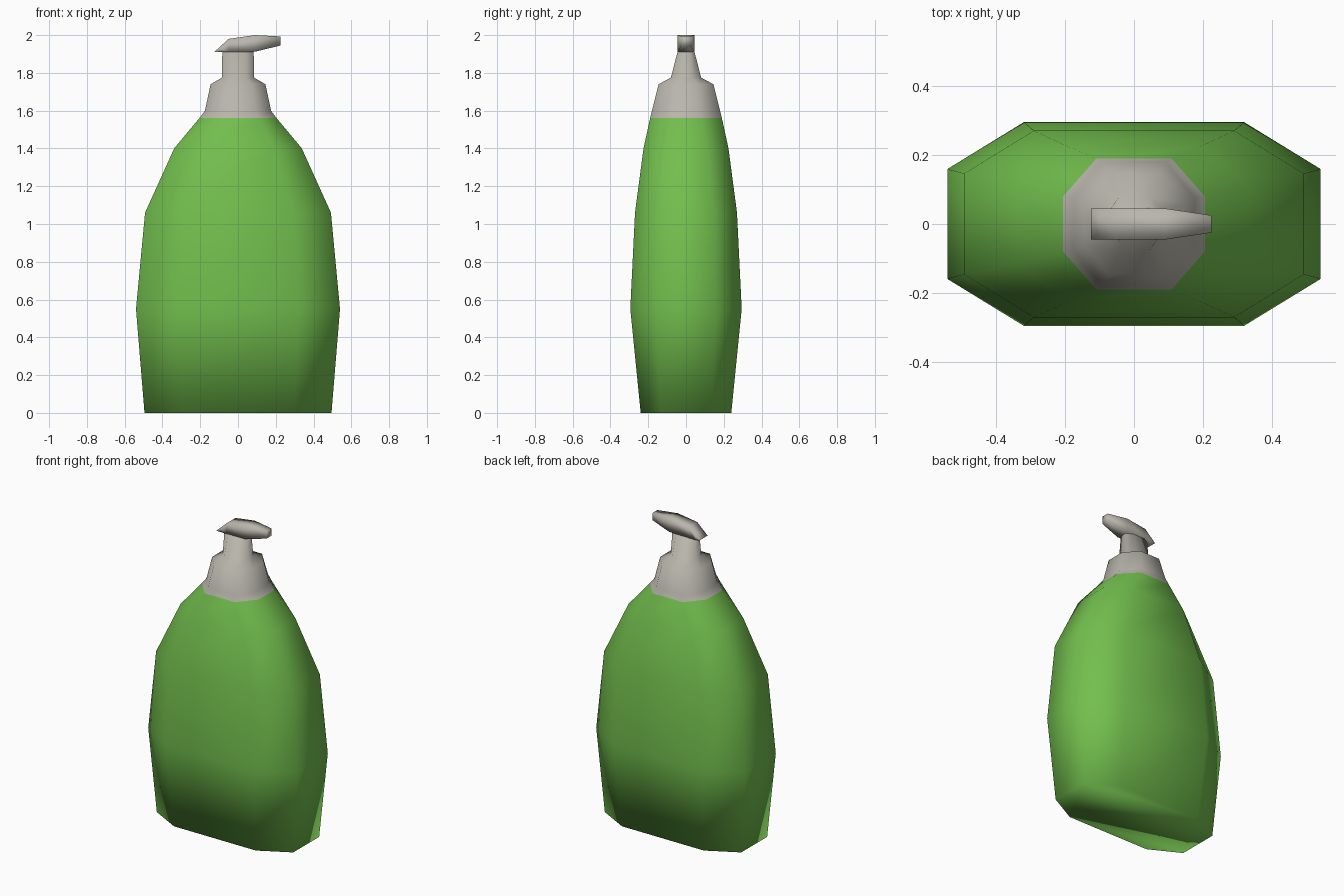
import bpy
import bmesh

cube = bpy.data.objects.get("Cube")
if cube:
    bpy.data.objects.remove(cube, do_unlink=True)


def make_material(name, color):
    mat = bpy.data.materials.new(name)
    mat.use_nodes = True
    mat.diffuse_color = color
    mat.node_tree.nodes["Principled BSDF"].inputs["Base Color"].default_value = color
    return mat


green = make_material("bottle green", (0.17, 0.52, 0.075, 1))
grey = make_material("pump grey", (0.48, 0.465, 0.41, 1))


def loft(name, rings, materials, grey_above=None):
    """Bridge equal-sized rings of points, cap both ends, shade smooth."""
    bm = bmesh.new()
    loops = [[bm.verts.new(p) for p in ring] for ring in rings]
    n = len(loops[0])
    for a, b in zip(loops, loops[1:]):
        for i in range(n):
            j = (i + 1) % n
            bm.faces.new((a[i], a[j], b[j], b[i]))
    bm.faces.new(loops[0])
    bm.faces.new(loops[-1])
    bmesh.ops.recalc_face_normals(bm, faces=bm.faces)
    for f in bm.faces:
        f.smooth = True
        if grey_above is not None and f.calc_center_median().z > grey_above:
            f.material_index = 1
    mesh = bpy.data.meshes.new(name)
    bm.to_mesh(mesh)
    bm.free()
    for mat in materials:
        mesh.materials.append(mat)
    obj = bpy.data.objects.new(name, mesh)
    bpy.context.collection.objects.link(obj)
    return obj


def octagon(z, x, y, flat_x, flat_y):
    """Chamfered rectangle; flat_x and flat_y are the straight shares of the sides."""
    fx, fy = x * flat_x, y * flat_y
    return [(x, -fy, z), (x, fy, z), (fx, y, z), (-fx, y, z),
            (-x, fy, z), (-x, -fy, z), (-fx, -y, z), (fx, -y, z)]


# Bottle body, collar and neck: one continuous smooth skin
profile = [
    (0.0, 0.495, 0.24, 0.6, 0.56),
    (0.55, 0.54, 0.295, 0.59, 0.54),
    (1.06, 0.492, 0.27, 0.59, 0.54),
    (1.40, 0.338, 0.225, 0.57, 0.5),
    (1.56, 0.205, 0.19, 0.53, 0.42),
    (1.60, 0.175, 0.18, 0.52, 0.42),
    (1.74, 0.145, 0.145, 0.5, 0.42),
    (1.775, 0.085, 0.08, 0.5, 0.45),
    (1.915, 0.083, 0.044, 0.5, 0.5),
]
loft("bottle", [octagon(*row) for row in profile], [green, grey], grey_above=1.56)

# Pump head: rectangular sections from the thumb end to the spout tip
sections = [
    (-0.124, 1.91, 1.912, 0.045),
    (-0.10, 1.91, 1.934, 0.045),
    (-0.05, 1.91, 1.98, 0.045),
    (0.09, 1.912, 2.0, 0.045),
    (0.225, 1.945, 1.993, 0.025),
]
loft("pump_head",
     [[(x, -w, lo), (x, w, lo), (x, w, hi), (x, -w, hi)] for x, lo, hi, w in sections],
     [grey])
